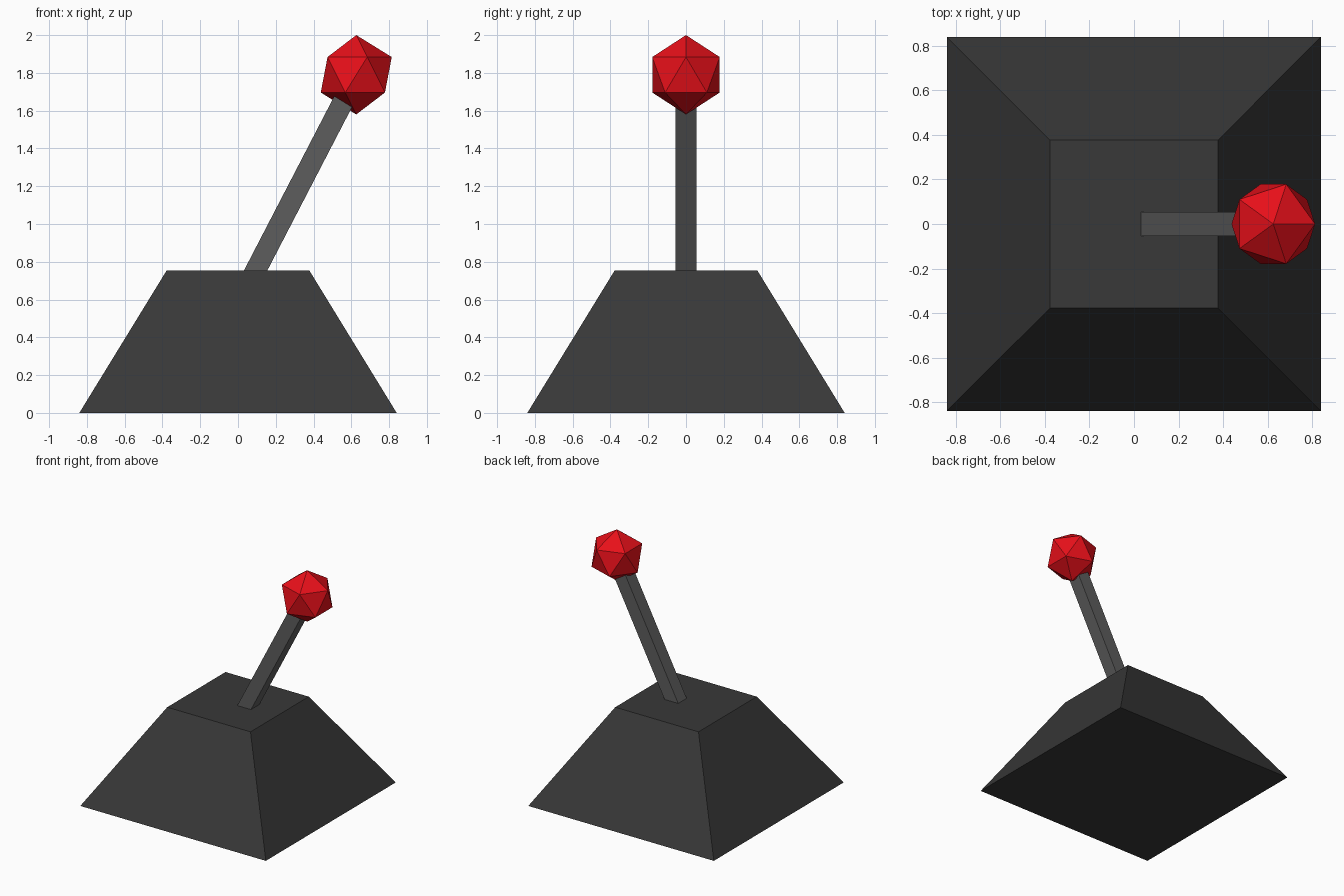
import bpy
from math import radians, sin, cos, sqrt

if "Cube" in bpy.data.objects:
    bpy.data.objects.remove(bpy.data.objects["Cube"])


def paint(obj, name, color):
    mat = bpy.data.materials.new(name)
    mat.diffuse_color = (*color, 1)
    mat.use_nodes = True
    mat.node_tree.nodes["Principled BSDF"].inputs["Base Color"].default_value = mat.diffuse_color
    obj.data.materials.append(mat)


# Base: square frustum (four-sided cone turned flat to the axes)
bpy.ops.mesh.primitive_cone_add(vertices=4, radius1=0.84 * sqrt(2), radius2=0.377 * sqrt(2),
                                depth=0.755, location=(0, 0, 0.3775), rotation=(0, 0, radians(45)))
base = bpy.context.object
base.name = "base"
bpy.ops.object.transform_apply(rotation=True)
paint(base, "dark_plastic", (0.04, 0.04, 0.04))

# Stick: square bar leaning to +x, ends buried in the base and the knob
tilt, start, length = radians(27.4), -0.08, 1.16
mid = start + length / 2
bpy.ops.mesh.primitive_cube_add(size=1, rotation=(0, tilt, 0),
                                location=(0.094 + mid * sin(tilt), 0, 0.755 + mid * cos(tilt)))
stick = bpy.context.object
stick.name = "stick"
stick.scale = (0.11, 0.11, length)
paint(stick, "grey_metal", (0.11, 0.11, 0.11))

# Knob: faceted icosahedron
bpy.ops.mesh.primitive_ico_sphere_add(subdivisions=1, radius=0.21, location=(0.626, 0, 1.79))
knob = bpy.context.object
knob.name = "knob"
paint(knob, "red_knob", (0.8, 0.005, 0.01))
